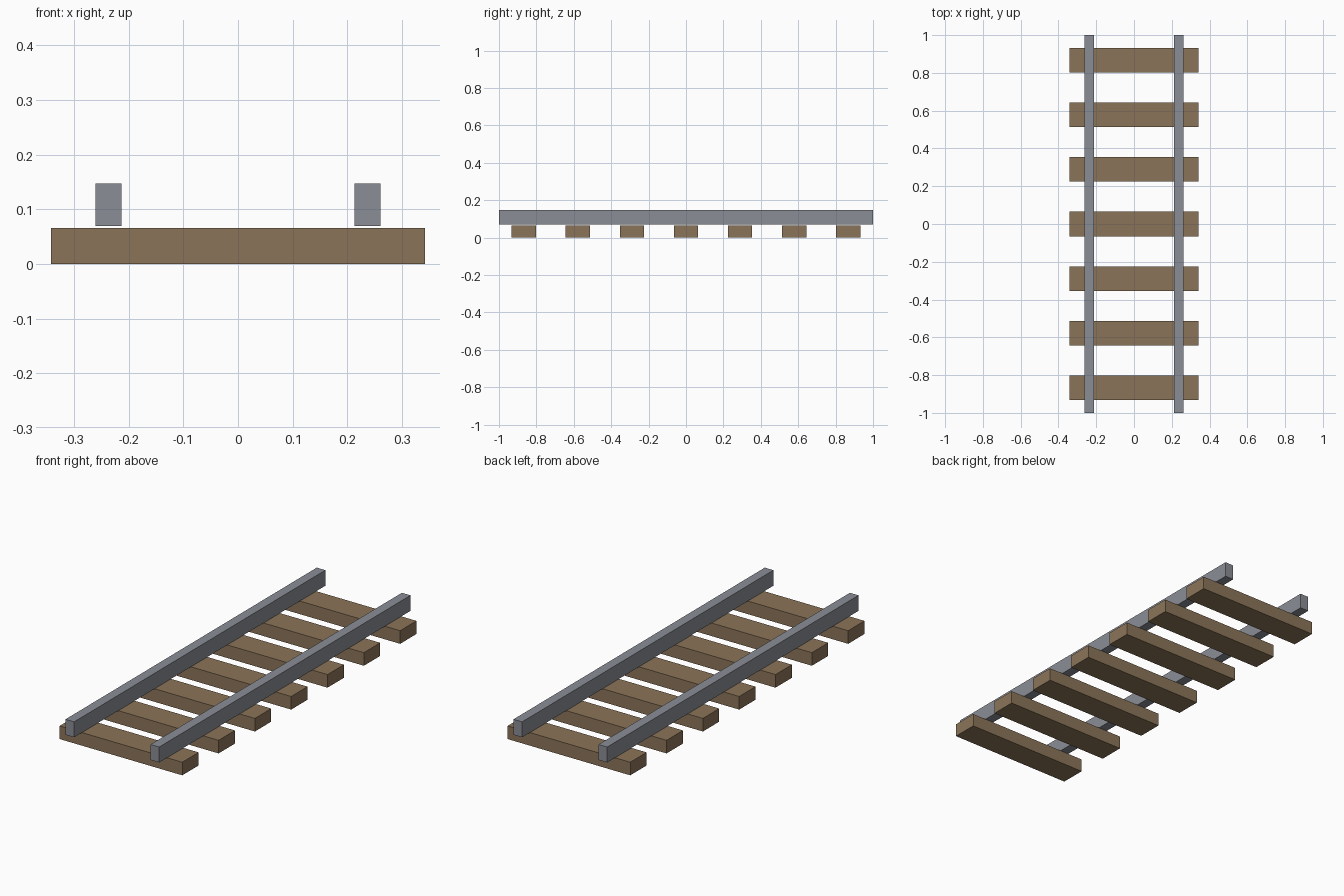
import bpy

cube = bpy.data.objects.get("Cube")
if cube:
    bpy.data.objects.remove(cube, do_unlink=True)


def make_material(name, rgb):
    mat = bpy.data.materials.new(name)
    mat.use_nodes = True
    mat.diffuse_color = (*rgb, 1)
    mat.node_tree.nodes["Principled BSDF"].inputs["Base Color"].default_value = (*rgb, 1)
    return mat


def box(name, size, centre, mat):
    bpy.ops.mesh.primitive_cube_add(size=1, location=centre)
    obj = bpy.context.object
    obj.name = name
    obj.scale = size
    bpy.ops.object.transform_apply(location=False, rotation=False, scale=True)
    obj.data.materials.append(mat)
    return obj


wood = make_material("brown wood", (0.26, 0.175, 0.1))
steel = make_material("grey steel", (0.26, 0.27, 0.305))

# Evenly spaced wooden sleepers
SLEEPERS, SPACING = 7, 0.289
SLEEPER_HEIGHT = 0.066
for i in range(SLEEPERS):
    y = (i - (SLEEPERS - 1) / 2) * SPACING
    box(f"sleeper_{i + 1}", (0.684, 0.13, SLEEPER_HEIGHT), (0, y, SLEEPER_HEIGHT / 2), wood)

# Two steel rails resting just above the sleepers
RAIL_BOTTOM, RAIL_TOP = 0.069, 0.147
for side, name in ((1, "left_rail"), (-1, "right_rail")):
    box(name, (0.048, 2, RAIL_TOP - RAIL_BOTTOM),
        (side * 0.237, 0, (RAIL_BOTTOM + RAIL_TOP) / 2), steel)
